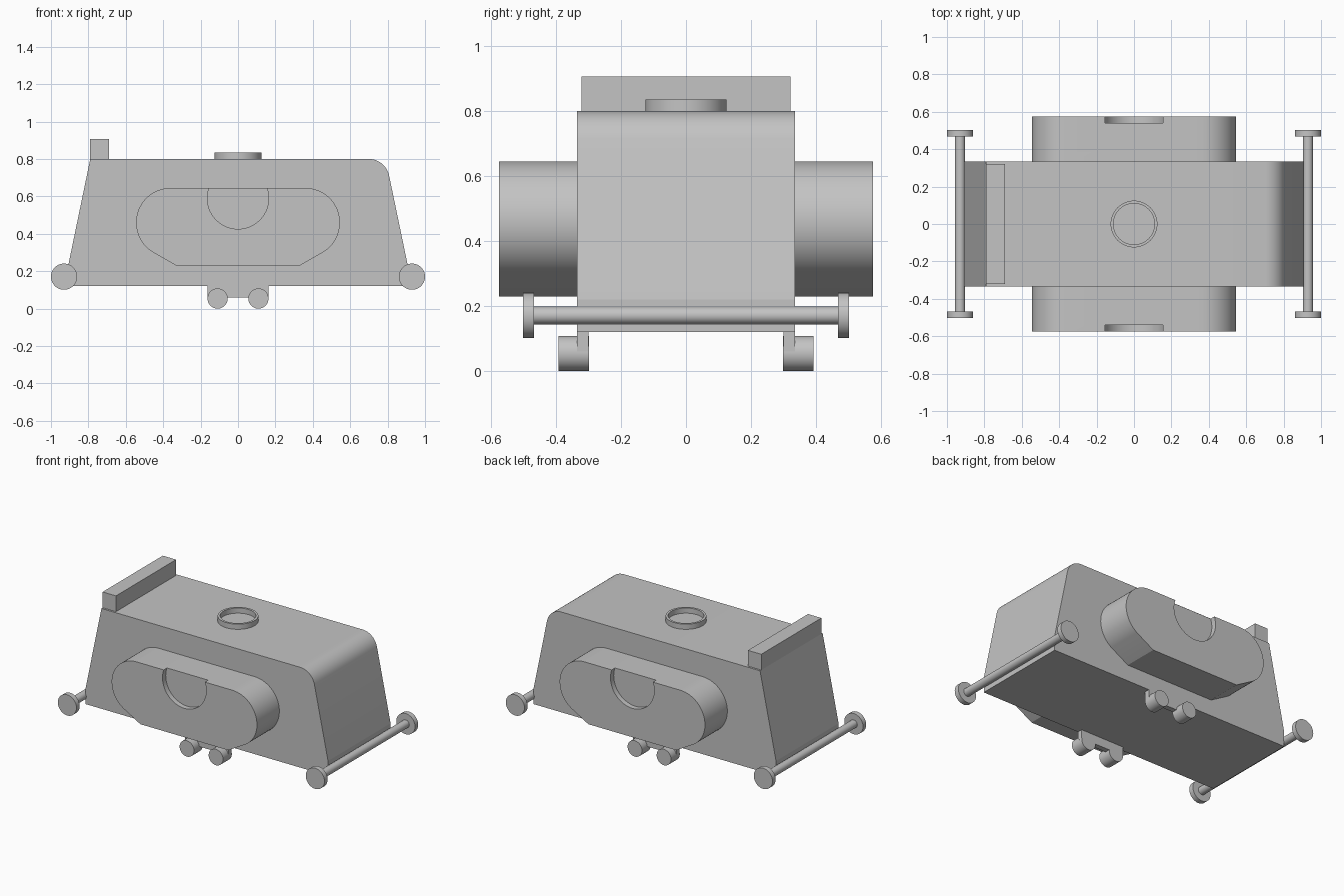
import bpy
import bmesh
import math
from mathutils import Vector

cube = bpy.data.objects.get("Cube")
if cube:
    bpy.data.objects.remove(cube, do_unlink=True)

grey = bpy.data.materials.new("plain grey")
grey.use_nodes = True
grey.diffuse_color = (0.55, 0.55, 0.55, 1)
grey.node_tree.nodes["Principled BSDF"].inputs["Base Color"].default_value = (0.55, 0.55, 0.55, 1)


def finish(name, bm):
    """Turn a bmesh into a grey object with smooth curves and sharp edges."""
    bmesh.ops.recalc_face_normals(bm, faces=bm.faces)
    mesh = bpy.data.meshes.new(name)
    bm.to_mesh(mesh)
    bm.free()
    mesh.materials.append(grey)
    obj = bpy.data.objects.new(name, mesh)
    bpy.context.collection.objects.link(obj)
    smooth(obj)
    return obj


def smooth(obj):
    bpy.ops.object.select_all(action="DESELECT")
    obj.select_set(True)
    bpy.context.view_layer.objects.active = obj
    bpy.ops.object.shade_smooth_by_angle(angle=math.radians(10))


def arc(cx, cz, r, start, end, steps):
    """Points on an arc in the x-z plane, angles in degrees."""
    angles = [math.radians(start + (end - start) * i / steps) for i in range(steps + 1)]
    return [(cx + r * math.cos(a), cz + r * math.sin(a)) for a in angles]


def prism(name, outline, y0, y1):
    """Extrude an x-z outline along y."""
    bm = bmesh.new()
    face = bm.faces.new([bm.verts.new((x, y0, z)) for x, z in outline])
    grown = bmesh.ops.extrude_face_region(bm, geom=[face])["geom"]
    verts = [v for v in grown if isinstance(v, bmesh.types.BMVert)]
    bmesh.ops.translate(bm, verts=verts, vec=(0, y1 - y0, 0))
    return finish(name, bm)


def rod(name, x, z, r, y0, y1):
    """Cylinder lying along y."""
    return prism(name, arc(x, z, r, 0, 360, 64)[:-1], y0, y1)


# Main hull with sloping ends and one rounded top edge
hull = [(-0.91, 0.12), (-0.91, 0.22), (-0.79, 0.8)]
hull += arc(0.7, 0.69, 0.11, 90, 12, 12) + [(0.91, 0.22), (0.91, 0.12)]
prism("hull", hull, -0.335, 0.335)

# Raised bar on the top edge
prism("top_bar", [(-0.79, 0.8), (-0.79, 0.907), (-0.69, 0.907), (-0.69, 0.8)], -0.322, 0.322)

# Open ring on the roof
bm = bmesh.new()
section = [(0.11, 0.798), (0.125, 0.798), (0.125, 0.835), (0.11, 0.835)]
loop = [bm.verts.new((x, 0, z)) for x, z in section]
edges = [bm.edges.new((loop[i], loop[i - 1])) for i in range(4)]
bmesh.ops.spin(bm, geom=loop + edges, cent=Vector(), axis=(0, 0, 1),
               angle=math.tau, steps=64, use_merge=True)
bmesh.ops.remove_doubles(bm, verts=bm.verts, dist=0.0001)
finish("roof_ring", bm)

# Side pod outline, mirrored left to right
half = arc(0.36, 0.46, 0.185, 90, -57, 24) + [(0.33, 0.23)]
pod_outline = half + [(-x, z) for x, z in reversed(half)]

for side, word in ((-1, "front"), (1, "back")):
    # Pod with a shallow round recess
    pod = prism(word + "_pod", pod_outline, side * 0.33, side * 0.575)
    cutter = rod(word + "_recess_cutter", 0, 0.59, 0.164, side * 0.54, side * 0.62)
    cutter.hide_render = True
    cut = pod.modifiers.new("recess", "BOOLEAN")
    cut.operation = "DIFFERENCE"
    cut.solver = "EXACT"
    cut.object = cutter
    bpy.context.view_layer.objects.active = pod
    bpy.ops.object.modifier_apply(modifier=cut.name)
    bpy.data.objects.remove(cutter, do_unlink=True)
    smooth(pod)

    # Bracket under the hull with two rollers
    bracket = [(-0.163, 0.06), (-0.163, 0.125), (0.163, 0.125), (0.163, 0.06)]
    prism(word + "_bracket", bracket, side * 0.3, side * 0.335)
    for x, hand in ((-0.109, "right"), (0.109, "left")):
        rod(f"{word}_{hand}_roller", x, 0.054, 0.054, side * 0.299, side * 0.393)

# Long rods across each end, capped with discs
for x, hand in ((-0.93, "right"), (0.93, "left")):
    rod(hand + "_end_rod", x, 0.171, 0.027, -0.475, 0.475)
    for side, word in ((-1, "front"), (1, "back")):
        rod(f"{hand}_{word}_disc", x, 0.171, 0.07, side * 0.468, side * 0.502)
